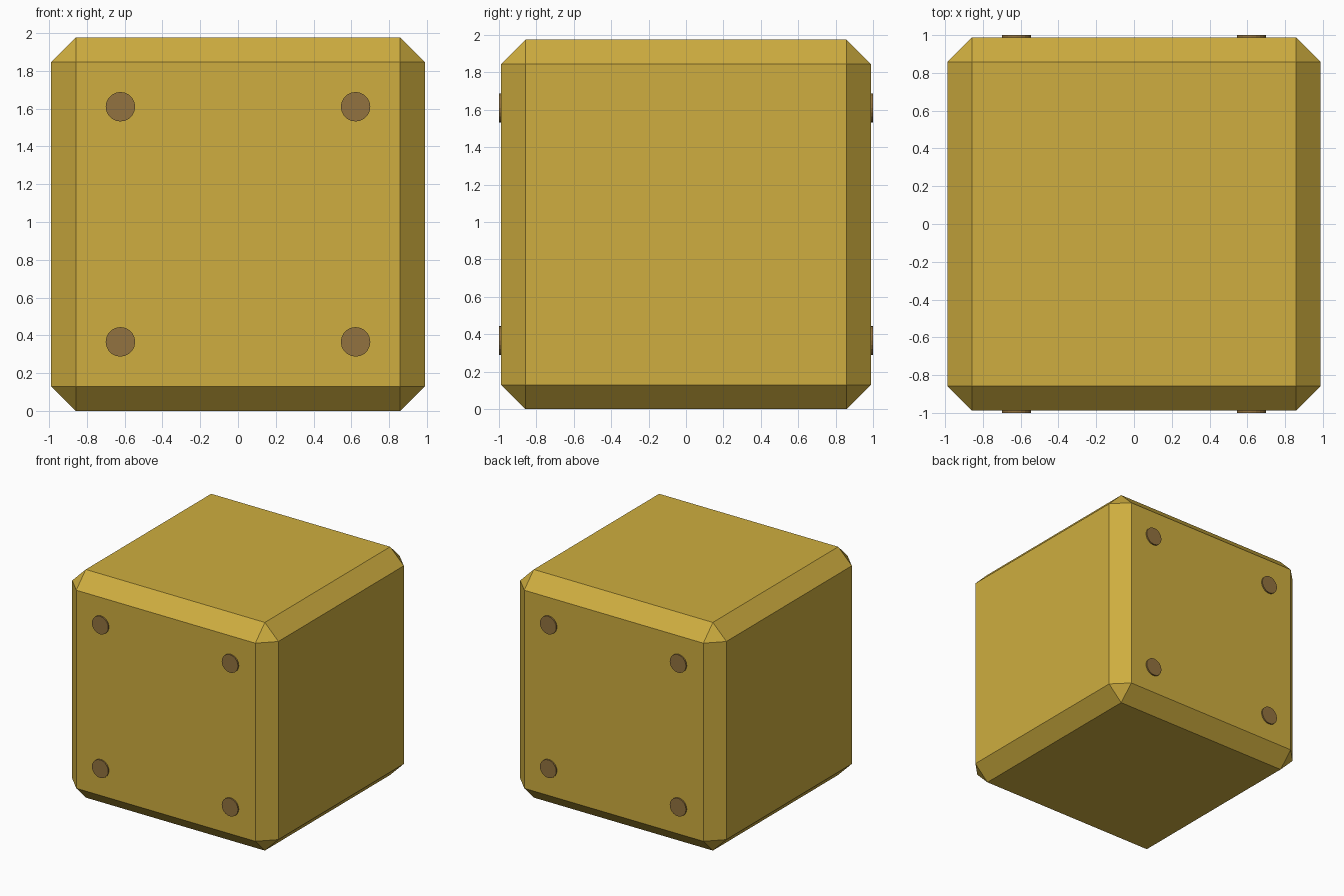
import bpy, bmesh
from math import pi

if "Cube" in bpy.data.objects:
    bpy.data.objects.remove(bpy.data.objects["Cube"])

SIZE = 1.976      # block edge length
CHAMFER = 0.13
MID = SIZE / 2


def material(name, color):
    m = bpy.data.materials.new(name)
    m.diffuse_color = (*color, 1)
    m.use_nodes = True
    m.node_tree.nodes["Principled BSDF"].inputs["Base Color"].default_value = m.diffuse_color
    return m


gold = material("gold", (0.62, 0.42, 0.05))
bronze = material("bronze", (0.29, 0.17, 0.05))

# Chamfered block
bm = bmesh.new()
bmesh.ops.create_cube(bm, size=SIZE)
bmesh.ops.bevel(bm, geom=bm.edges[:], offset=CHAMFER, offset_type='OFFSET',
                segments=1, affect='EDGES')
mesh = bpy.data.meshes.new("block")
bm.to_mesh(mesh)
bm.free()
block = bpy.data.objects.new("block", mesh)
block.location.z = MID
bpy.context.collection.objects.link(block)
mesh.materials.append(gold)

# Rivets near the corners of the front and back faces
for side, y in (("front", -1), ("back", 1)):
    for x in (-0.622, 0.622):
        for z in (-0.622, 0.622):
            bpy.ops.mesh.primitive_cylinder_add(
                vertices=20, radius=0.078, depth=0.04,
                location=(x, y * 0.98, MID + z), rotation=(pi / 2, 0, 0))
            rivet = bpy.context.object
            rivet.name = side + "_rivet"
            rivet.data.materials.append(bronze)
